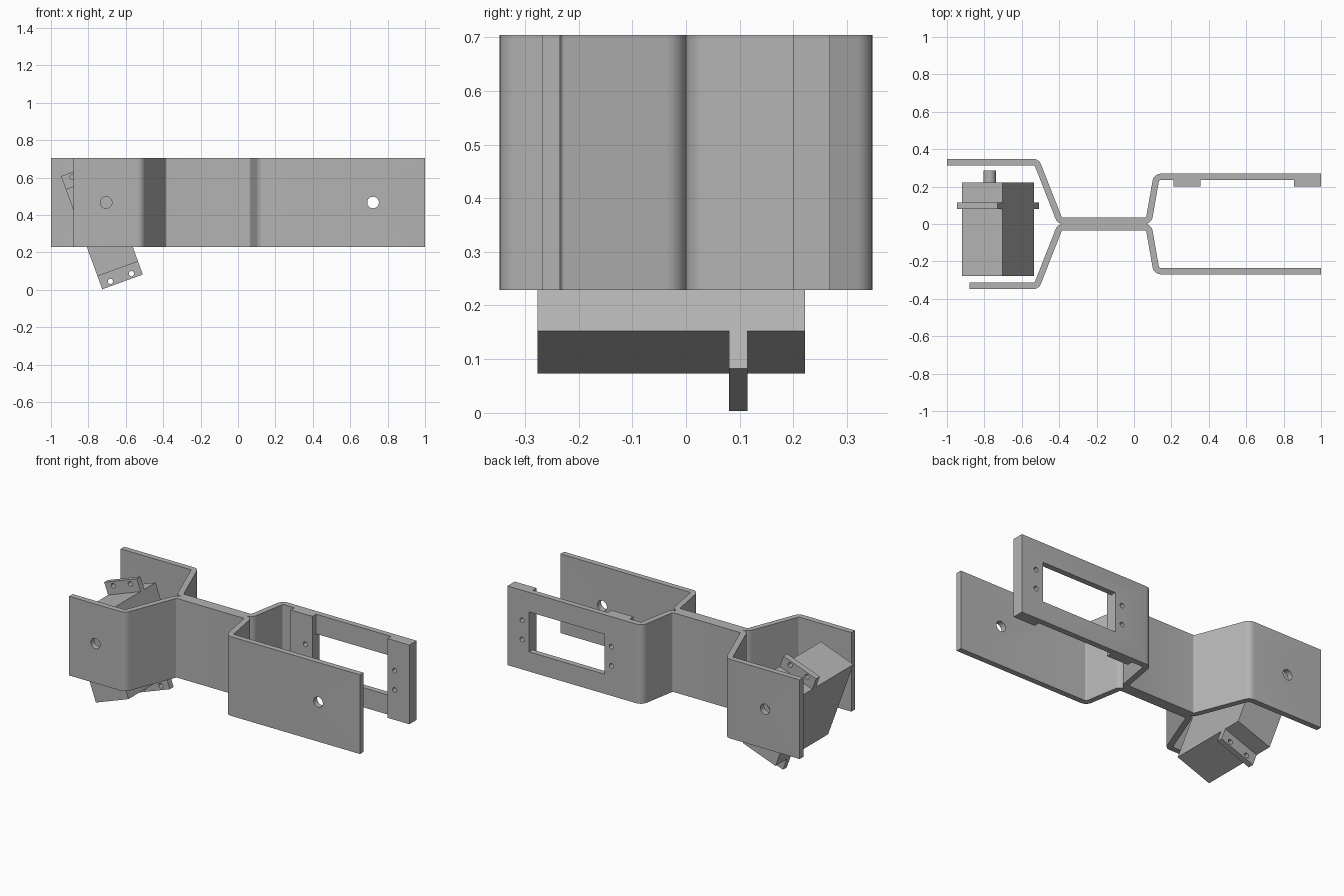
import bpy, bmesh, math
from mathutils import Matrix, Vector

cube = bpy.data.objects.get("Cube")
if cube:
    bpy.data.objects.remove(cube)

grey = bpy.data.materials.new("grey plastic")
grey.use_nodes = True
COLOUR = (0.45, 0.45, 0.45, 1)
grey.diffuse_color = COLOUR
grey.node_tree.nodes["Principled BSDF"].inputs["Base Color"].default_value = COLOUR

Z0, Z1, ZMID, T = 0.229, 0.705, 0.467, 0.034


def add_object(name, bm):
    bmesh.ops.recalc_face_normals(bm, faces=bm.faces)
    mesh = bpy.data.meshes.new(name)
    bm.to_mesh(mesh)
    bm.free()
    mesh.materials.append(grey)
    obj = bpy.data.objects.new(name, mesh)
    bpy.context.collection.objects.link(obj)
    return obj


def box(name, lo, hi, matrix=Matrix()):
    lo, hi = Vector(lo), Vector(hi)
    bm = bmesh.new()
    bmesh.ops.create_cube(bm, size=1, matrix=matrix @ Matrix.Translation((lo + hi) / 2)
                          @ Matrix.Diagonal((*(hi - lo), 1)))
    return add_object(name, bm)


def rod(name, x, z, y0, y1, r, matrix=Matrix()):
    """Cylinder lying along y."""
    bm = bmesh.new()
    bmesh.ops.create_cone(bm, cap_ends=True, segments=32, radius1=r, radius2=r, depth=y1 - y0,
                          matrix=matrix @ Matrix.Translation((x, (y0 + y1) / 2, z))
                          @ Matrix.Rotation(math.pi / 2, 4, "X"))
    return add_object(name, bm)


def combine(obj, other, operation):
    mod = obj.modifiers.new("combine", "BOOLEAN")
    mod.operation, mod.solver, mod.object = operation, "EXACT", other
    bpy.context.view_layer.objects.active = obj
    bpy.ops.object.modifier_apply(modifier=mod.name)
    bpy.data.objects.remove(other)


def smooth(obj):
    bpy.ops.object.select_all(action="DESELECT")
    obj.select_set(True)
    bpy.context.view_layer.objects.active = obj
    bpy.ops.object.shade_smooth_by_angle(angle=math.radians(30))


def bent_strip(name, path, radius=0.027, steps=5):
    """Folded sheet: a path with rounded corners, thickened and extruded upward."""
    pts = [Vector(p) for p in path]
    side_a, side_b = [], []

    def put(p, n):
        side_a.append(p + n * T / 2)
        side_b.append(p - n * T / 2)

    def normal(d):
        return Vector((-d.y, d.x))

    put(pts[0], normal((pts[1] - pts[0]).normalized()))
    for a, p, b in zip(pts, pts[1:], pts[2:]):
        d0, d1 = (p - a).normalized(), (b - p).normalized()
        turn = math.atan2(d0.cross(d1), d0.dot(d1))
        sign = math.copysign(1, turn)
        start = p - d0 * radius * math.tan(abs(turn) / 2)
        centre = start + normal(d0) * sign * radius
        for i in range(steps + 1):
            n = Matrix.Rotation(turn * i / steps, 2) @ normal(d0)
            put(centre - n * sign * radius, n)
    put(pts[-1], normal((pts[-1] - pts[-2]).normalized()))

    bm = bmesh.new()
    outline = side_a + side_b[::-1]
    face = bm.faces.new([bm.verts.new((p.x, p.y, Z0)) for p in outline])
    up = bmesh.ops.extrude_face_region(bm, geom=[face])["geom"]
    bmesh.ops.translate(bm, vec=(0, 0, Z1 - Z0),
                        verts=[v for v in up if isinstance(v, bmesh.types.BMVert)])
    return add_object(name, bm)


def side_path(s, left_end):
    return [(left_end, s * 0.331), (-0.52, s * 0.331), (-0.397, s * 0.017),
            (0.079, s * 0.017), (0.12, s * 0.252), (1, s * 0.252)]


# Back strip with motor mounting pads, window and holes
bracket = bent_strip("bracket", side_path(1, -1))
for x0, x1 in ((0.21, 0.355), (0.855, 1)):
    combine(bracket, box("mounting_pad", (x0, 0.2, Z0), (x1, 0.25, Z1)), "UNION")
combine(bracket, box("window_cutter", (0.355, 0.1, ZMID - 0.12), (0.855, 0.4, ZMID + 0.12)),
        "DIFFERENCE")
for x in (0.308, 0.902):
    for dz in (-0.058, 0.058):
        combine(bracket, rod("screw_cutter", x, ZMID + dz, 0.1, 0.4, 0.014), "DIFFERENCE")
combine(bracket, rod("shaft_cutter", -0.77, ZMID, 0.3, 0.4, 0.031), "DIFFERENCE")

# Front strip with pivot holes, merged along the middle web
front = bent_strip("front_strip", side_path(-1, -0.88))
for x in (-0.705, 0.722):
    combine(front, rod("pivot_cutter", x, ZMID, -0.5, -0.2, 0.031), "DIFFERENCE")
combine(bracket, front, "UNION")
smooth(bracket)

# Tilted servo motor
tilt = Matrix.Translation((-0.7275, 0, 0.345)) @ Matrix.Rotation(math.radians(-20), 4, "Y")
W = 0.1155
motor = box("servo_motor", (-W, -0.277, -0.2475), (W, 0.222, 0.2475), tilt)
flange = box("servo_flange", (-W, 0.08, -0.322), (W, 0.115, 0.322), tilt)
for x in (-0.06, 0.06):
    for z in (-0.297, 0.297):
        combine(flange, rod("flange_cutter", x, z, 0, 0.2, 0.014, tilt), "DIFFERENCE")
combine(motor, flange, "UNION")
smooth(motor)
smooth(rod("servo_shaft", 0, 0.13, 0.2, 0.285, 0.034, tilt))
